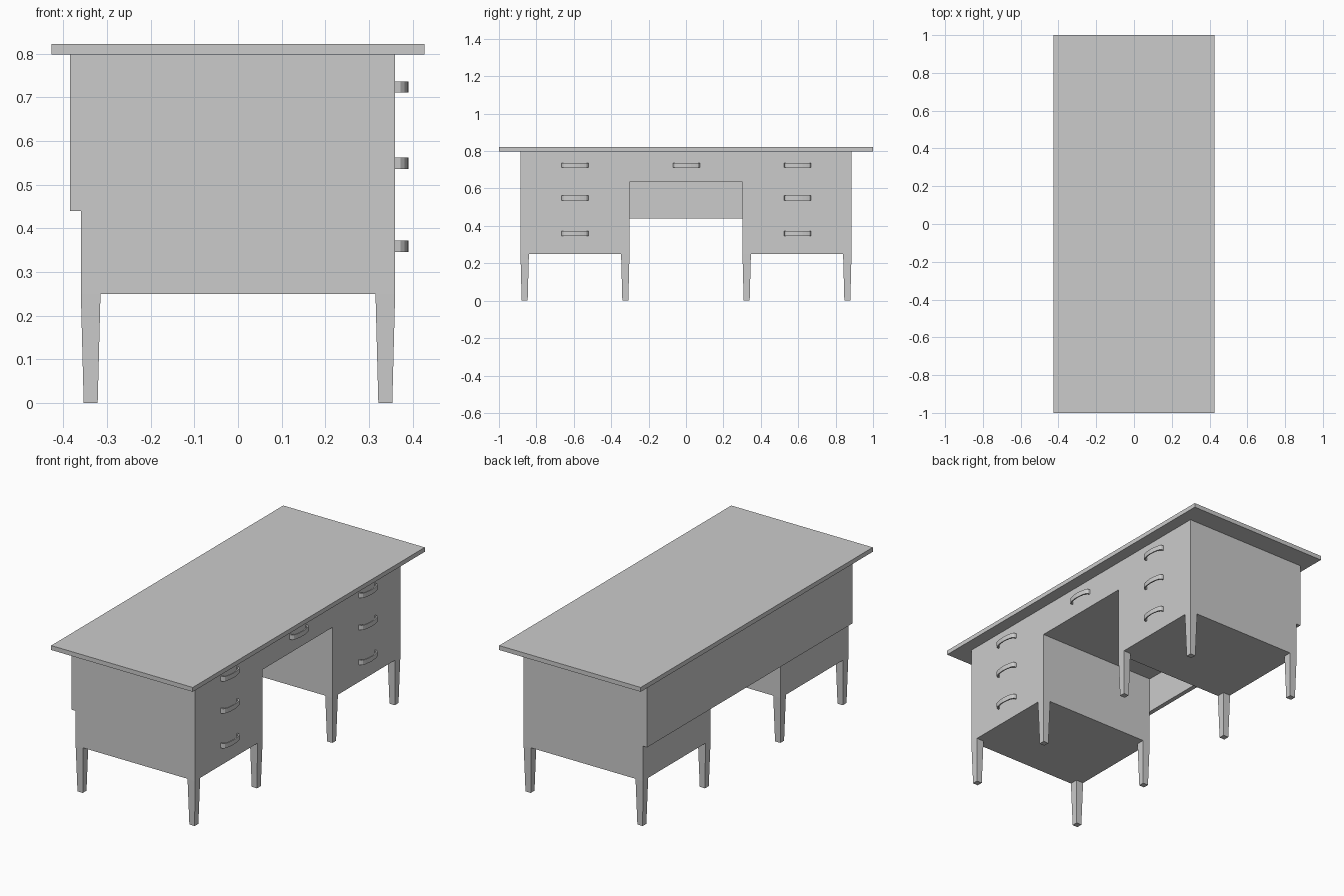
import bpy, bmesh
from mathutils import Vector

if "Cube" in bpy.data.objects:
    bpy.data.objects.remove(bpy.data.objects["Cube"])


def new_object(name, bm):
    bmesh.ops.recalc_face_normals(bm, faces=bm.faces)
    mesh = bpy.data.meshes.new(name)
    bm.to_mesh(mesh)
    bm.free()
    obj = bpy.data.objects.new(name, mesh)
    bpy.context.collection.objects.link(obj)
    return obj


def extrude_profile(name, points, direction):
    bm = bmesh.new()
    face = bm.faces.new([bm.verts.new(p) for p in points])
    res = bmesh.ops.extrude_face_region(bm, geom=[face], use_keep_orig=True)
    verts = [g for g in res["geom"] if isinstance(g, bmesh.types.BMVert)]
    bmesh.ops.translate(bm, verts=verts, vec=Vector(direction))
    return new_object(name, bm)


def box(name, x0, x1, y0, y1, z0, z1):
    pts = [(x0, y0, z0), (x1, y0, z0), (x1, y1, z0), (x0, y1, z0)]
    return extrude_profile(name, pts, (0, 0, z1 - z0))


BODY_X, BODY_Y, KNEE_Y = 0.36, 0.885, 0.302
BODY_Z, TOP_Z = 0.25, 0.798

# Table top
box("desk_top", -0.427, 0.427, -1, 1, TOP_Z, 0.822)

# Two pedestals joined by the middle drawer, as one arch profile
arch = [(-BODY_Y, BODY_Z), (-KNEE_Y, BODY_Z), (-KNEE_Y, 0.635), (KNEE_Y, 0.635),
        (KNEE_Y, BODY_Z), (BODY_Y, BODY_Z), (BODY_Y, TOP_Z), (-BODY_Y, TOP_Z)]
extrude_profile("desk_body", [(-BODY_X, y, z) for y, z in arch], (2 * BODY_X, 0, 0))

# Overlapping modesty panel on the back
box("back_panel", -0.385, -BODY_X, -BODY_Y, BODY_Y, 0.44, TOP_Z)


# Tapered square legs, flush with the pedestal corners
def leg(x, y, top=0.0225, foot=0.016):
    bm = bmesh.new()
    bmesh.ops.create_cube(bm, size=2)
    for v in bm.verts:
        r = top if v.co.z > 0 else foot
        v.co = (x + v.co.x * r, y + v.co.y * r, BODY_Z if v.co.z > 0 else 0)
    new_object("leg", bm)


for x in (-BODY_X + 0.0225, BODY_X - 0.0225):
    for side in (-1, 1):
        for y in (BODY_Y - 0.0225, KNEE_Y + 0.0225):
            leg(x, side * y)


# Bowed strap handles: outer and inner outline seen from above
def handle(y, z):
    half_outer = [(0, 0.072), (0.012, 0.070), (0.021, 0.062), (0.025, 0.048), (0.029, 0.026)]
    half_inner = [(0.023, 0.022), (0.019, 0.044), (0.015, 0.056), (0.009, 0.063), (0, 0.064)]
    outer = half_outer + [(0.031, 0)] + [(d, -w) for d, w in reversed(half_outer)]
    inner = [(d, -w) for d, w in reversed(half_inner)] + [(0.025, 0)] + half_inner
    pts = [(BODY_X + d, y + w, z - 0.013) for d, w in outer + inner]
    extrude_profile("drawer_handle", pts, (0, 0, 0.026))


for y in (-0.593, 0.597):
    for z in (0.724, 0.549, 0.359):
        handle(y, z)
handle(0.002, 0.724)
